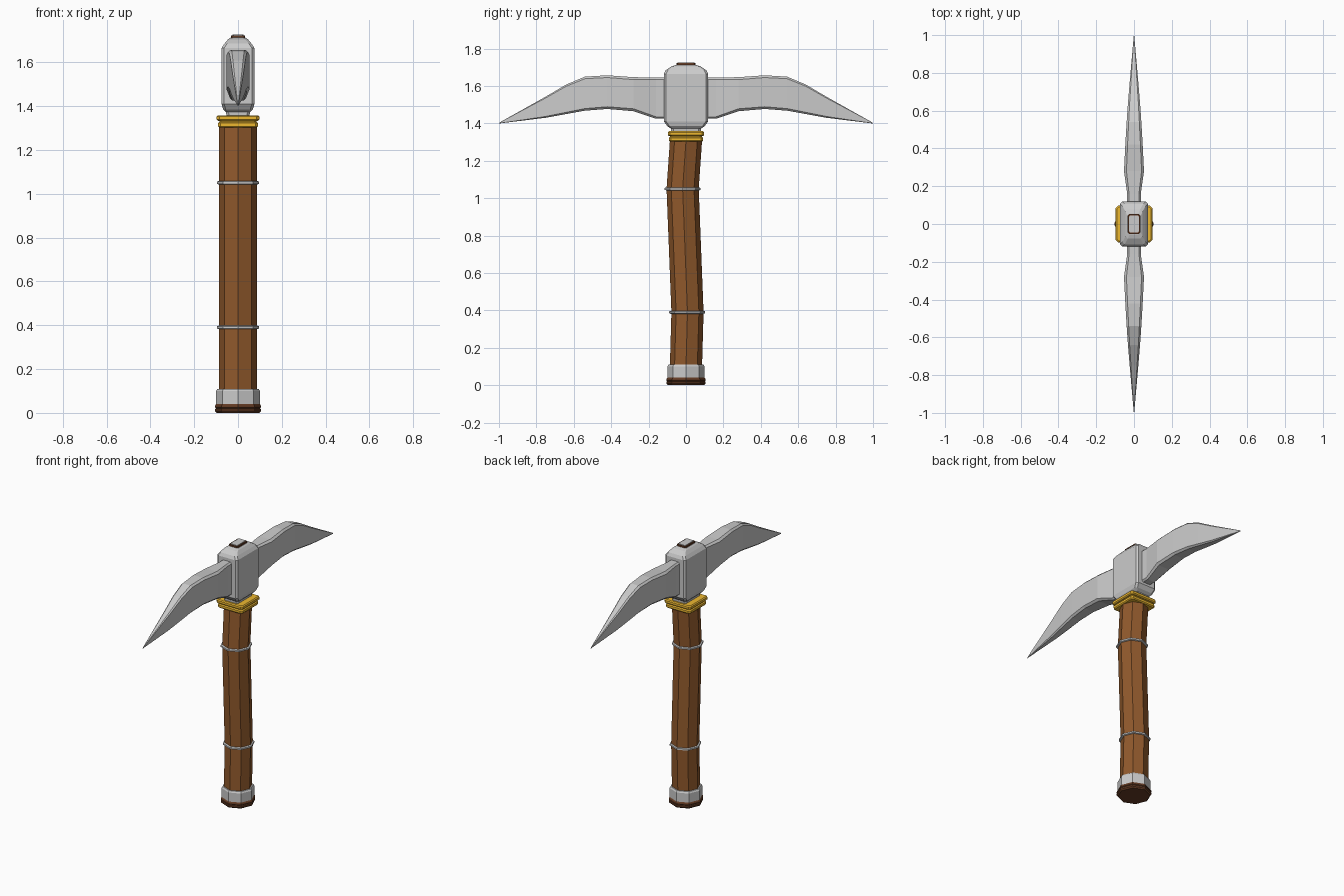
import bpy, bmesh
from math import cos, sin, pi

if "Cube" in bpy.data.objects:
    bpy.data.objects.remove(bpy.data.objects["Cube"])


def material(name, rgb):
    m = bpy.data.materials.new(name)
    m.diffuse_color = (*rgb, 1)
    m.use_nodes = True
    m.node_tree.nodes["Principled BSDF"].inputs["Base Color"].default_value = m.diffuse_color
    return m


WOOD = material("wood", (0.28, 0.10, 0.025))
DARK = material("dark_wood", (0.13, 0.045, 0.018))
GOLD = material("gold", (0.85, 0.48, 0.03))


def loft(name, loops, mat=None):
    """Skin a stack of equal-length loops and cap both ends."""
    bm = bmesh.new()
    rings = [[bm.verts.new(p) for p in loop] for loop in loops]
    n = len(rings[0])
    for a, b in zip(rings, rings[1:]):
        for i in range(n):
            j = (i + 1) % n
            bm.faces.new((a[i], a[j], b[j], b[i]))
    bm.faces.new(rings[0])
    bm.faces.new(rings[-1])
    bmesh.ops.recalc_face_normals(bm, faces=bm.faces)
    me = bpy.data.meshes.new(name)
    bm.to_mesh(me)
    bm.free()
    ob = bpy.data.objects.new(name, me)
    bpy.context.collection.objects.link(ob)
    if mat:
        me.materials.append(mat)
    return ob


def octagon(z, r, y=0):
    return [(r * cos(i * pi / 4), y + r * sin(i * pi / 4), z) for i in range(8)]


def chamfered(w, h, c):
    """Rectangle of half-sizes w, h with cut corners."""
    return [(w, -h + c), (w, h - c), (w - c, h), (-w + c, h),
            (-w, h - c), (-w, -h + c), (-w + c, -h), (w - c, -h)]


def slab(z, hx, hy, c=0.012):
    return [(x, y, z) for x, y in chamfered(hx, hy, c)]


# bent octagonal handle
loft("handle", [octagon(z, 0.086, y) for z, y in
                ((0.05, 0), (0.11, 0), (0.39, 0.008), (1.05, -0.018), (1.31, 0))], WOOD)

# thin metal rings round the handle
for name, z, y in (("lower_ring", 0.39, 0.006), ("upper_ring", 1.05, -0.018)):
    loft(name, [octagon(z + dz, r, y) for dz, r in
                ((-0.008, 0.088), (-0.005, 0.096), (0.005, 0.096), (0.008, 0.088))])

# pommel: metal band over a stepped dark foot
loft("pommel_band", [octagon(z, r) for z, r in
                     ((0.035, 0.1), (0.1, 0.1), (0.11, 0.094), (0.11, 0.08))])
loft("pommel_foot", [octagon(z, r) for z, r in
                     ((0, 0.098), (0.008, 0.105), (0.018, 0.105), (0.021, 0.101),
                      (0.025, 0.105), (0.033, 0.105), (0.04, 0.1))], DARK)

# two gold collar plates
for name, z0, z1, s in (("collar_lower", 1.302, 1.328, 0.092),
                        ("collar_upper", 1.332, 1.358, 0.097)):
    loft(name, [slab(z0, s - 0.006, s - 0.006), slab(z0 + 0.006, s, s),
                slab(z1 - 0.006, s, s), slab(z1, s - 0.006, s - 0.006)], GOLD)
loft("collar_core", [slab(1.31, 0.085, 0.085), slab(1.345, 0.085, 0.085)], GOLD)

# bevelled head block with neck
loft("head_block", [slab(*s) for s in
                    ((1.34, 0.05, 0.078), (1.372, 0.055, 0.08), (1.385, 0.068, 0.1),
                     (1.41, 0.075, 0.118), (1.665, 0.075, 0.118), (1.685, 0.062, 0.108),
                     (1.705, 0.045, 0.078), (1.712, 0.035, 0.055))])

# wooden handle end with metal wedge on top
loft("handle_end", [slab(1.70, 0.033, 0.052, 0.006), slab(1.722, 0.033, 0.052, 0.006)], DARK)
loft("wedge", [slab(1.715, 0.026, 0.045, 0.005), slab(1.726, 0.026, 0.045, 0.005)])

# curved blade: y, bottom z, top z, half thickness, edge chamfer; mirrored to both sides
stations = ((0.06, 1.425, 1.645, 0.036, 0.01), (0.16, 1.425, 1.645, 0.036, 0.01),
            (0.28, 1.465, 1.647, 0.053, 0.013), (0.42, 1.477, 1.657, 0.046, 0.012),
            (0.54, 1.468, 1.65, 0.039, 0.011), (0.64, 1.45, 1.608, 0.032, 0.009),
            (0.75, 1.43, 1.543, 0.023, 0.007), (0.995, 1.4, 1.406, 0.0015, 0.0008))
blade = loft("blades", [[(x, y, (b + t) / 2 + z) for x, z in chamfered(w, (t - b) / 2, c)]
                        for y, b, t, w, c in stations] + [[(0.0005 * cos(i * pi / 4), 1.0, 1.4 + 0.0005 * sin(i * pi / 4)) for i in range(-1, 7)]])
mirror = blade.modifiers.new("mirror", "MIRROR")
mirror.use_axis = (False, True, False)
mirror.use_mirror_merge = False
